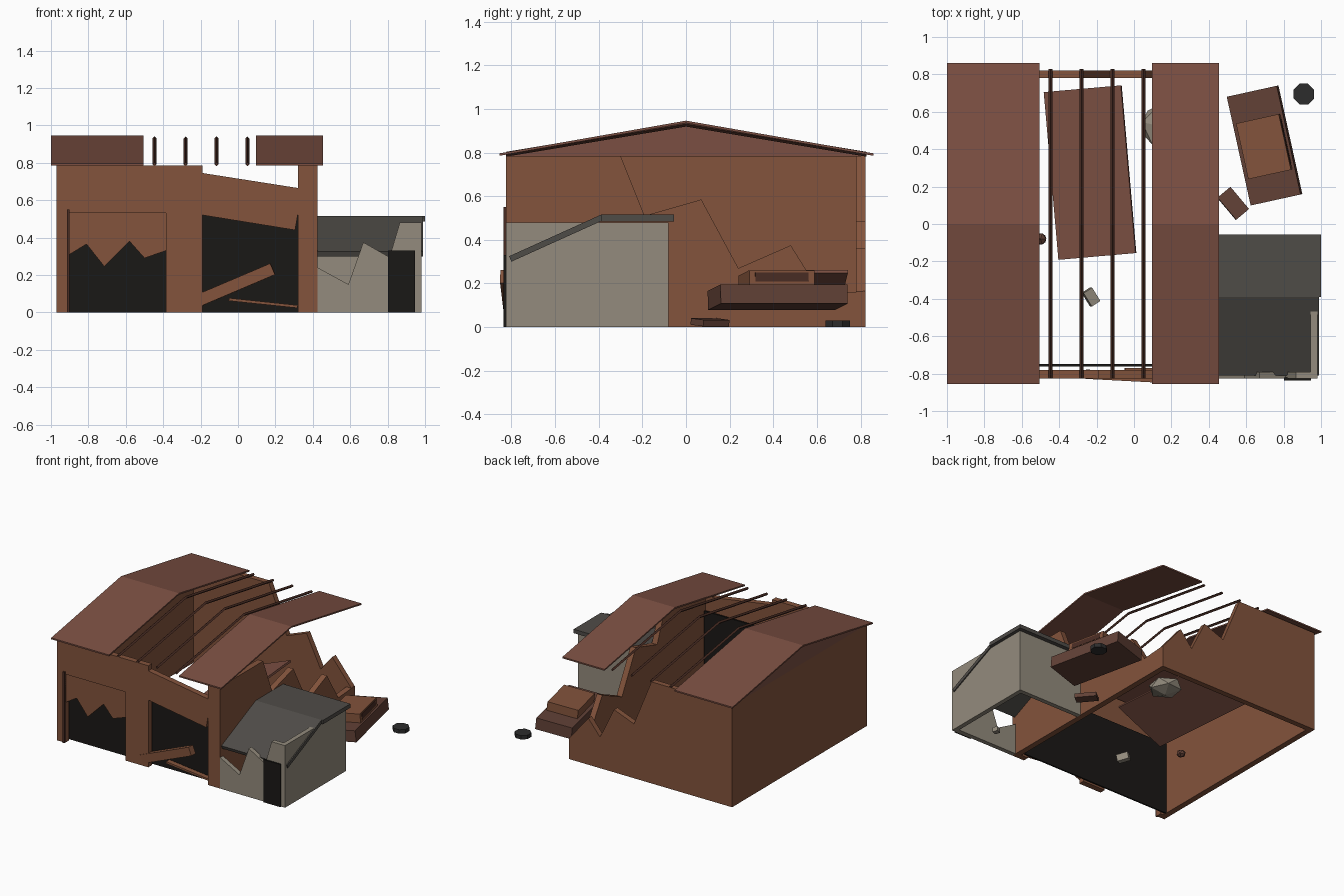
import bpy, bmesh
from math import radians
from mathutils import Vector, Euler

if "Cube" in bpy.data.objects:
    bpy.data.objects.remove(bpy.data.objects["Cube"])


def mat(name, r, g, b):
    m = bpy.data.materials.new(name)
    m.diffuse_color = ((r / 255) ** 2.2, (g / 255) ** 2.2, (b / 255) ** 2.2, 1)
    m.use_nodes = True
    m.node_tree.nodes["Principled BSDF"].inputs["Base Color"].default_value = m.diffuse_color
    return m


BRICK = mat("brick", 130, 84, 62)
RUST = mat("rust", 122, 80, 68)
DARKRUST = mat("dark_rust", 98, 67, 57)
WOOD = mat("wood", 74, 48, 40)
BLACK = mat("black", 32, 30, 28)
PLASTER = mat("plaster", 146, 138, 124)
SLATE = mat("slate", 80, 77, 73)
RUBBER = mat("rubber", 48, 48, 48)


def finish(name, bm, m):
    bmesh.ops.recalc_face_normals(bm, faces=bm.faces)
    me = bpy.data.meshes.new(name)
    bm.to_mesh(me)
    bm.free()
    ob = bpy.data.objects.new(name, me)
    me.materials.append(m)
    bpy.context.collection.objects.link(ob)
    return ob


def extrude(name, pts, axis, a, b, m):
    """Extrude a 2D outline along x (points are y,z) or y (points are x,z)."""
    bm = bmesh.new()
    at = (lambda p, t: (t, p[0], p[1])) if axis == 'x' else (lambda p, t: (p[0], t, p[1]))
    face = bm.faces.new([bm.verts.new(at(p, a)) for p in pts])
    out = bmesh.ops.extrude_face_region(bm, geom=[face])
    d = Vector((b - a, 0, 0) if axis == 'x' else (0, b - a, 0))
    bmesh.ops.translate(bm, vec=d, verts=[v for v in out['geom'] if isinstance(v, bmesh.types.BMVert)])
    return finish(name, bm, m)


def box(name, loc, size, m, rot=(0, 0, 0)):
    bm = bmesh.new()
    bmesh.ops.create_cube(bm, size=1)
    bmesh.ops.scale(bm, vec=size, verts=bm.verts)
    ob = finish(name, bm, m)
    ob.location = loc
    ob.rotation_euler = [radians(r) for r in rot]
    return ob


def rock(name, loc, size, m, rot=(0, 0, 0)):
    bm = bmesh.new()
    bmesh.ops.create_icosphere(bm, subdivisions=1, radius=1)
    bmesh.ops.scale(bm, vec=size, verts=bm.verts)
    ob = finish(name, bm, m)
    ob.location = loc
    ob.rotation_euler = [radians(r) for r in rot]
    return ob


H = 0.785

# Front wall with two bays, the right one under a sagging lintel
extrude("front_wall", [
    (-.97, 0), (-.97, H), (-.19, H), (-.19, .745), (.32, .665), (.32, H), (.425, H), (.425, 0),
    (.32, 0), (.32, .525), (.305, .44), (-.19, .52), (-.19, 0), (-.385, 0), (-.385, .53),
    (-.9, .53), (-.9, 0)], 'y', -.825, -.78, BRICK)
# Torn shutter in the left bay
extrude("broken_shutter", [
    (-.9, .53), (-.385, .53), (-.385, .33), (-.5, .29), (-.58, .38), (-.715, .245),
    (-.81, .365), (-.9, .31)], 'y', -.815, -.795, BRICK)
box("door_jamb", (-.907, -.825, .275), (.014, .022, .55), WOOD)
box("dark_interior", (-.28, -.755, .28), (1.3, .012, .56), BLACK)

# Remaining walls, the right and back ones crumbling towards their shared corner
extrude("left_wall", [(-.825, 0), (-.825, H), (.82, H), (.82, 0)], 'x', -.97, -.925, BRICK)
extrude("back_wall", [
    (-.97, 0), (-.97, H), (-.28, H), (-.13, .42), (.04, .485), (.16, .24), (.26, .36),
    (.425, .16), (.425, 0)], 'y', .78, .822, BRICK)
extrude("right_wall", [
    (-.825, 0), (-.825, H), (-.3, H), (-.19, .51), (.07, .585), (.24, .27), (.48, .375),
    (.62, .15), (.82, .165), (.82, 0)], 'x', .38, .425, BRICK)
extrude("left_gable", [(-.825, H), (0, .935), (.82, H)], 'x', -.97, -.945, RUST)

# Two surviving strips of the gable roof
chevron = [(-.855, .785), (0, .935), (.86, .785), (.86, .796), (0, .946), (-.855, .796)]
extrude("left_roof", chevron, 'x', -1, -.505, RUST)
extrude("right_roof", chevron, 'x', .095, .455, RUST)

# Exposed rafters with a four-sided section
for i, x in enumerate((-.447, -.28, -.115, .05)):
    d = .011
    bm = bmesh.new()
    rings = [[bm.verts.new((x + dx, y, z + dz)) for dx, dz in ((d, 0), (0, d), (-d, 0), (0, -d))]
             for y, z in ((-.825, .792), (0, .93), (.828, .792))]
    for a, b in zip(rings, rings[1:]):
        for k in range(4):
            bm.faces.new((a[k], a[(k + 1) % 4], b[(k + 1) % 4], b[k]))
    bm.faces.new(rings[0])
    bm.faces.new(rings[-1])
    finish(f"rafter_{i + 1}", bm, WOOD)

# Side annex
extrude("annex_front_wall", [
    (.425, 0), (.425, .24), (.59, .15), (.67, .375), (.81, .295), (.865, .48), (.98, .48),
    (.98, 0)], 'y', -.825, -.79, PLASTER)
box("annex_side_wall", (.9625, -.4525, .24), (.035, .745, .48), PLASTER)
box("annex_back_wall", (.7, -.0975, .24), (.55, .035, .48), PLASTER)
box("annex_door", (.875, -.829, .165), (.145, .014, .33), BLACK)
extrude("annex_flat_roof", [(-.39, .485), (-.055, .485), (-.055, .515), (-.39, .515)],
        'x', .425, 1, SLATE)
extrude("annex_fallen_roof", [(-.8, .3), (-.39, .485), (-.39, .515), (-.81, .325)],
        'x', .425, .988, SLATE)

# Collapsed roof slab inside
box("fallen_slab", (-.235, .275, .18), (.44, .9, .015), RUST, (0, -20, 5))

# Planks in the right bay
box("leaning_plank", (-.03, -.815, .14), (.47, .05, .065), BRICK, (0, -23, -3))
box("fallen_plank", (.135, -.79, .05), (.37, .04, .015), BRICK, (0, 6, 0))

# Wrecked vehicle, rolled slightly with its right side raised
wreck_rot = (0, -6.2, 12.4)
R = Euler([radians(a) for a in wreck_rot]).to_matrix()
centre = Vector((.698, .42, .137))
box("wreck_body", centre, (.275, .595, .088), DARKRUST, wreck_rot)
box("wreck_cabin", centre + R @ Vector((.005, -.005, .077)), (.235, .305, .068), BRICK, wreck_rot)
box("wreck_window", centre + R @ Vector((.121, -.005, .08)), (.008, .25, .04), WOOD, wreck_rot)

# Loose tyre
bm = bmesh.new()
bmesh.ops.create_cone(bm, cap_ends=True, segments=8, radius1=.06, radius2=.06, depth=.03)
tyre = finish("tyre", bm, RUBBER)
tyre.location = (.908, .695, .015)
tyre.rotation_euler.z = radians(22.5)

# Scattered rubble
box("brick_chunk", (.53, .11, .022), (.09, .155, .03), DARKRUST, (0, 5, 40))
box("stone_chunk", (-.23, -.39, .035), (.055, .085, .05), PLASTER, (8, 10, 33))
rock("brick_rubble", (-.5, -.08, .03), (.035, .035, .03), DARKRUST)
box("annex_rubble", (.72, -.65, .02), (.04, .04, .035), PLASTER, (0, 0, 20))
rock("stone_heap", (.15, .52, .06), (.12, .13, .06), PLASTER, (0, 0, 25))
